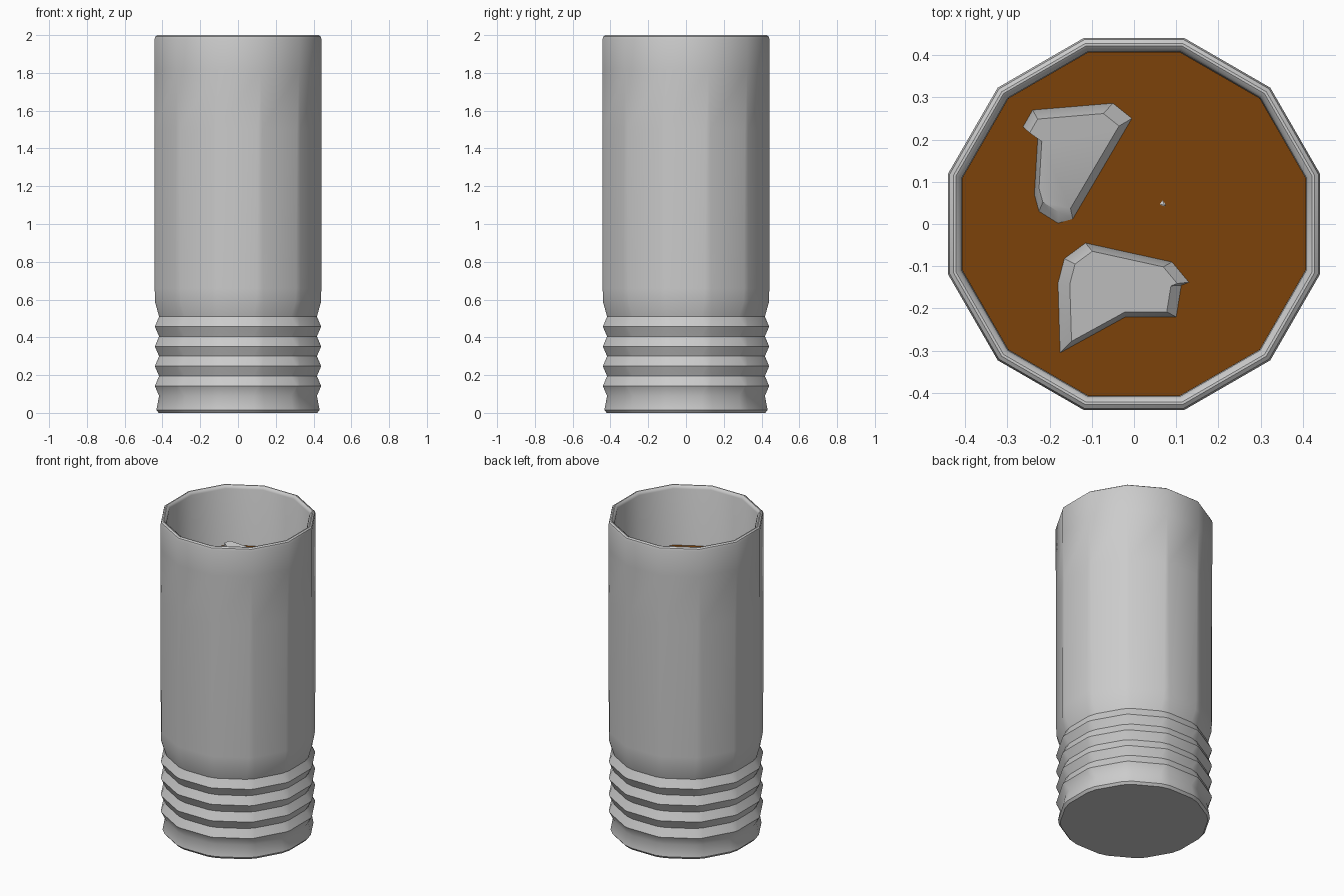
import bpy, bmesh, math
from mathutils import Euler

if "Cube" in bpy.data.objects:
    bpy.data.objects.remove(bpy.data.objects["Cube"])

SIDES = 12


def ring(bm, apothem, z, w):
    """12-sided ring whose corners are cut by chamfers of half-width w."""
    half = apothem * math.tan(math.pi / SIDES) - w
    out = []
    for k in range(SIDES):
        a = k * 2 * math.pi / SIDES
        for s in (-half, half):
            out.append(bm.verts.new((apothem * math.cos(a) - s * math.sin(a),
                                     apothem * math.sin(a) + s * math.cos(a), z)))
    return out


def lathe(name, profile, angle):
    """Stack chamfered rings of (apothem, z, chamfer) and cap both ends."""
    bm = bmesh.new()
    rings = [ring(bm, *p) for p in profile]
    for a, b in zip(rings, rings[1:]):
        n = len(a)
        for i in range(n):
            j = (i + 1) % n
            bm.faces.new((a[i], a[j], b[j], b[i]))
    bm.faces.new(rings[0])
    bm.faces.new(rings[-1])
    return finish(name, bm, angle)


def finish(name, bm, angle):
    bmesh.ops.remove_doubles(bm, verts=bm.verts, dist=1e-5)
    bmesh.ops.recalc_face_normals(bm, faces=bm.faces)
    me = bpy.data.meshes.new(name)
    bm.to_mesh(me)
    bm.free()
    ob = bpy.data.objects.new(name, me)
    bpy.context.collection.objects.link(ob)
    bpy.ops.object.select_all(action='DESELECT')
    ob.select_set(True)
    bpy.context.view_layer.objects.active = ob
    bpy.ops.object.shade_smooth_by_angle(angle=math.radians(angle))
    return ob


# tumbler: foot, zigzag ridges, fluted wall, rounded rim, inner wall
profile = [(0.42, 0.0, 0.03), (0.432, 0.015, 0.03)]
for i in range(5):
    z = 0.09 + i * 0.105
    profile.append((0.418, z, 0.028))
    if i < 4:
        profile.append((0.44, z + 0.052, 0.012))
profile += [(0.44, 0.59, 0.02), (0.441, 0.66, 0.017), (0.441, 1.5, 0.012),
            (0.441, 1.82, 0.0), (0.441, 1.98, 0.0), (0.437, 1.993, 0.0),
            (0.428, 2.0, 0.0), (0.422, 2.0, 0.0), (0.413, 1.993, 0.0),
            (0.408, 1.98, 0.0), (0.408, 0.66, 0.0), (0.39, 0.56, 0.02),
            (0.39, 0.1, 0.02)]
lathe("glass_tumbler", profile, 35)

# drink
LEVEL = 1.62
drink = lathe("drink", [(0.385, 0.105, 0.02), (0.385, 0.55, 0.02),
                        (0.405, 0.67, 0.0), (0.407, LEVEL, 0.0)], 60)
mat = bpy.data.materials.new("amber")
mat.diffuse_color = (0.2, 0.055, 0.003, 1)
mat.use_nodes = True
mat.node_tree.nodes["Principled BSDF"].inputs["Base Color"].default_value = mat.diffuse_color
drink.data.materials.append(mat)


# ice chunks: irregular outline with a domed, tilted top
def ice(name, outline, tilt):
    bm = bmesh.new()
    n = len(outline)
    cx = sum(p[0] for p in outline) / n
    cy = sum(p[1] for p in outline) / n
    rows = []
    for scale, z in ((0.8, LEVEL - 0.25), (1.0, LEVEL), (0.82, LEVEL + 0.04)):
        row = []
        for x, y in outline:
            dx, dy = x - cx, y - cy
            dz = (tilt[0] * dx + tilt[1] * dy) if z > LEVEL else 0
            row.append(bm.verts.new((cx + dx * scale, cy + dy * scale, z + dz)))
        rows.append(row)
    for a, b in zip(rows, rows[1:]):
        for i in range(n):
            j = (i + 1) % n
            bm.faces.new((a[i], a[j], b[j], b[i]))
    bm.faces.new(rows[0])
    bm.faces.new(rows[-1])
    bmesh.ops.triangulate(bm, faces=[f for f in bm.faces if len(f.verts) > 4])
    finish(name, bm, 30)


ice("ice_back", [(-0.263, 0.23), (-0.24, 0.27), (-0.05, 0.286), (-0.005, 0.25),
                 (-0.145, 0.012), (-0.18, 0.002), (-0.225, 0.03),
                 (-0.236, 0.07), (-0.228, 0.205)], (-0.1, 0.15))
ice("ice_front", [(-0.165, -0.082), (-0.115, -0.045), (0.09, -0.09),
                  (0.13, -0.138), (0.112, -0.145), (0.1, -0.22),
                  (-0.02, -0.22), (-0.175, -0.305), (-0.18, -0.14)], (-0.1, 0.1))

# sunken ice cube whose corner just reaches the surface
bm = bmesh.new()
bmesh.ops.create_cube(bm, size=0.26)
bmesh.ops.bevel(bm, geom=bm.edges[:], offset=0.03, segments=1, affect='EDGES')
bmesh.ops.rotate(bm, verts=bm.verts, cent=(0, 0, 0),
                 matrix=Euler((0.6, 0.5, 0.3)).to_matrix())
top = max(bm.verts, key=lambda v: v.co.z).co.copy()
for v in bm.verts:
    v.co.x += 0.072 - top.x
    v.co.y += 0.045 - top.y
    v.co.z += LEVEL + 0.002 - top.z
finish("ice_sunken", bm, 30)
